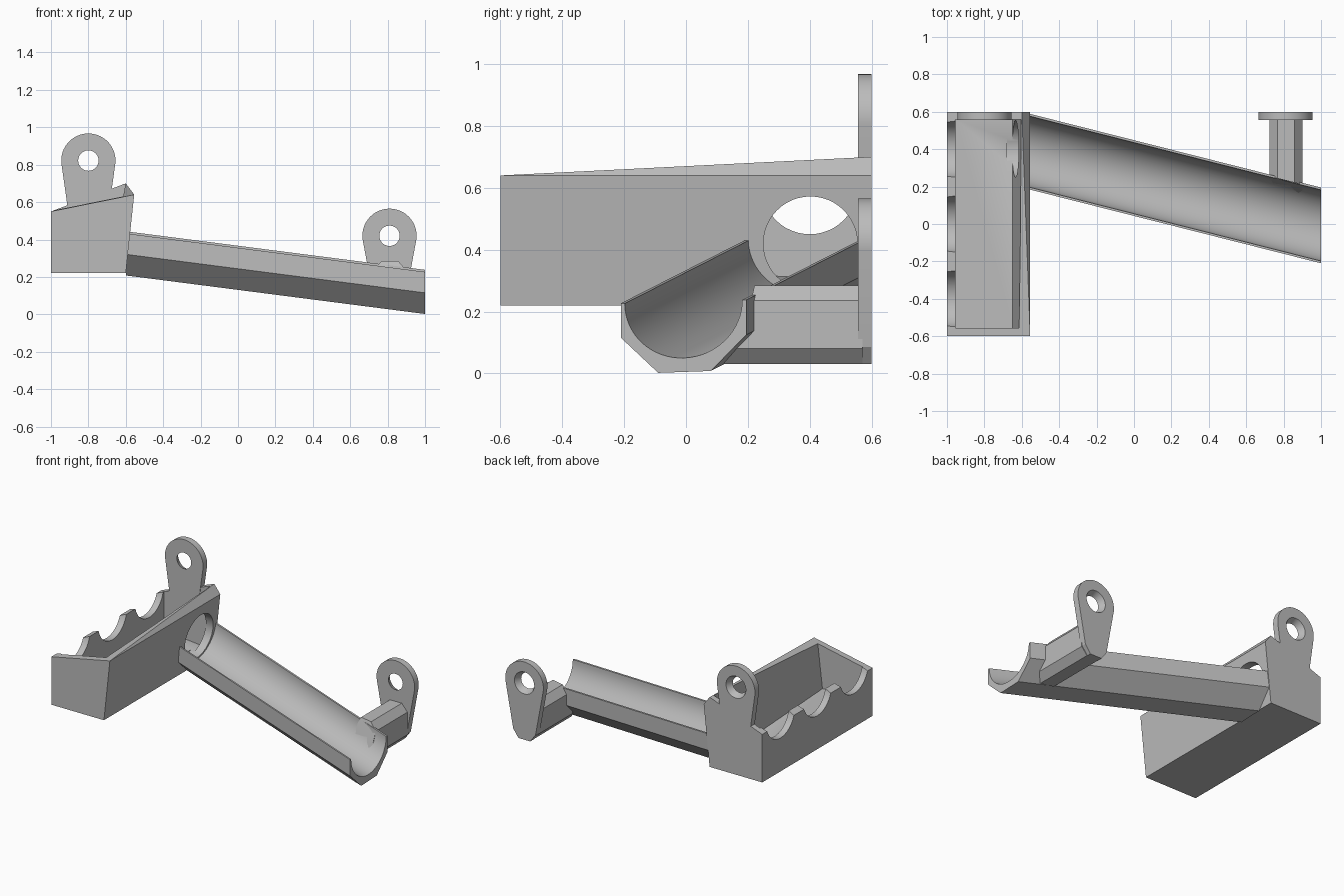
import bpy
import bmesh
from math import sin, cos, pi, radians
from mathutils import Matrix

cube = bpy.data.objects.get("Cube")
if cube:
    bpy.data.objects.remove(cube, do_unlink=True)

grey = bpy.data.materials.new("plain_grey")
grey.use_nodes = True
grey.diffuse_color = (0.5, 0.5, 0.5, 1)
grey.node_tree.nodes["Principled BSDF"].inputs["Base Color"].default_value = (0.5, 0.5, 0.5, 1)


def finish(name, bm):
    bmesh.ops.recalc_face_normals(bm, faces=bm.faces)
    mesh = bpy.data.meshes.new(name)
    bm.to_mesh(mesh)
    bm.free()
    mesh.materials.append(grey)
    ob = bpy.data.objects.new(name, mesh)
    bpy.context.collection.objects.link(ob)
    return ob


def loft(name, loop_a, loop_b):
    """Closed solid between two matching outlines."""
    bm = bmesh.new()
    a = [bm.verts.new(p) for p in loop_a]
    b = [bm.verts.new(p) for p in loop_b]
    bm.faces.new(a)
    bm.faces.new(b[::-1])
    for i in range(len(a)):
        j = (i + 1) % len(a)
        bm.faces.new((a[i], b[i], b[j], a[j]))
    return finish(name, bm)


def hull(name, points):
    bm = bmesh.new()
    verts = [bm.verts.new(p) for p in points]
    bmesh.ops.convex_hull(bm, input=verts)
    return finish(name, bm)


def cone(name, centre, axis, r1, r2, depth):
    bm = bmesh.new()
    turn = Matrix.Rotation(pi / 2, 4, axis)
    bmesh.ops.create_cone(bm, cap_ends=True, segments=48, radius1=r1, radius2=r2,
                          depth=depth, matrix=Matrix.Translation(centre) @ turn)
    return finish(name, bm)


def cut(target, cutter):
    mod = target.modifiers.new("cut", "BOOLEAN")
    mod.operation = "DIFFERENCE"
    mod.solver = "EXACT"
    mod.object = cutter
    select(target)
    bpy.ops.object.modifier_apply(modifier=mod.name)
    bpy.data.objects.remove(cutter, do_unlink=True)


def select(ob):
    bpy.ops.object.select_all(action="DESELECT")
    ob.select_set(True)
    bpy.context.view_layer.objects.active = ob


# Tray: leaning right wall that rises towards the back
front = [(-1, 0.22), (-0.6, 0.22), (-0.555, 0.64), (-1, 0.55)]
back = front + [(-0.6, 0.70)]
tray = hull("tray", [(x, -0.6, z) for x, z in front] + [(x, 0.6, z) for x, z in back])

# Tray cavity with a floor sloping to the outlet
cavity = []
for y, drop in ((-0.555, 0), (0.56, 0.06)):
    cavity += [(-0.955, y, 0.36 - drop), (-0.65, y, 0.33 - drop),
               (-0.955, y, 1), (-0.57, y, 1)]
cut(tray, hull("cavity_cutter", cavity))

# Scallops in the left wall and the round outlet in the right wall
for y in (-0.4, 0, 0.4):
    cut(tray, cone("scallop_cutter", (-0.98, y, 0.605), "Y", 0.155, 0.155, 0.12))
cut(tray, cone("outlet_cutter", (-0.6, 0.402, 0.42), "Y", 0.152, 0.152, 0.16))

# Trough: faceted outside, round bore, sheared along its run
steps = 32
section = [(-0.21, 0.227), (-0.21, 0.115), (-0.09, 0.002), (0.08, 0.008),
           (0.195, 0.125), (0.195, 0.238)]
for i in range(steps + 1):
    t = pi * i / steps
    section.append((-0.008 + 0.19 * cos(t), 0.232 + 0.006 * cos(t) - 0.182 * sin(t)))
trough = loft("trough", [(1, y, z) for y, z in section],
              [(-0.6, y + 0.405, z + 0.206) for y, z in section])


def ear(name, cx, cz, foot):
    """Round mounting ear with a tapered foot and a countersunk hole."""
    arc = [radians(-8 + 196 * i / 36) for i in range(37)]
    outline = [(cx + 0.145 * cos(t), cz + 0.145 * sin(t)) for t in arc]
    outline += [(cx - w, z) for w, z in foot]
    outline += [(cx + w, z) for w, z in reversed(foot)]
    ob = loft(name, [(x, 0.556, z) for x, z in outline],
              [(x, 0.6, z) for x, z in outline])
    cut(ob, cone("hole_cutter", (cx, 0.578, cz), "X", 0.076, 0.054, 0.046))
    return ob


upper_ear = ear("upper_ear", -0.8, 0.822, [(0.105, 0.53)])
lower_ear = ear("lower_ear", 0.81, 0.42, [(0.085, 0.085), (0.045, 0.03)])

# Arm joining the trough to the lower ear
near, far = [], []
for side, levels in ((-1, (0.03, 0.08, 0.235, 0.285)), (1, (0.285, 0.235, 0.08, 0.03))):
    for z in levels:
        x = 0.812 + side * (0.088 if 0.05 < z < 0.25 else 0.045)
        inset = 0.11 if z < 0.05 else 0.07 if z < 0.1 else 0.01
        near.append((x, 0.195 + (1 - x) * 0.254 - inset, z))
        far.append((x, 0.57, z))
arm = loft("arm", near, far)

for ob in (tray, trough, upper_ear, lower_ear, arm):
    select(ob)
    bpy.ops.object.shade_smooth_by_angle(angle=radians(25))
